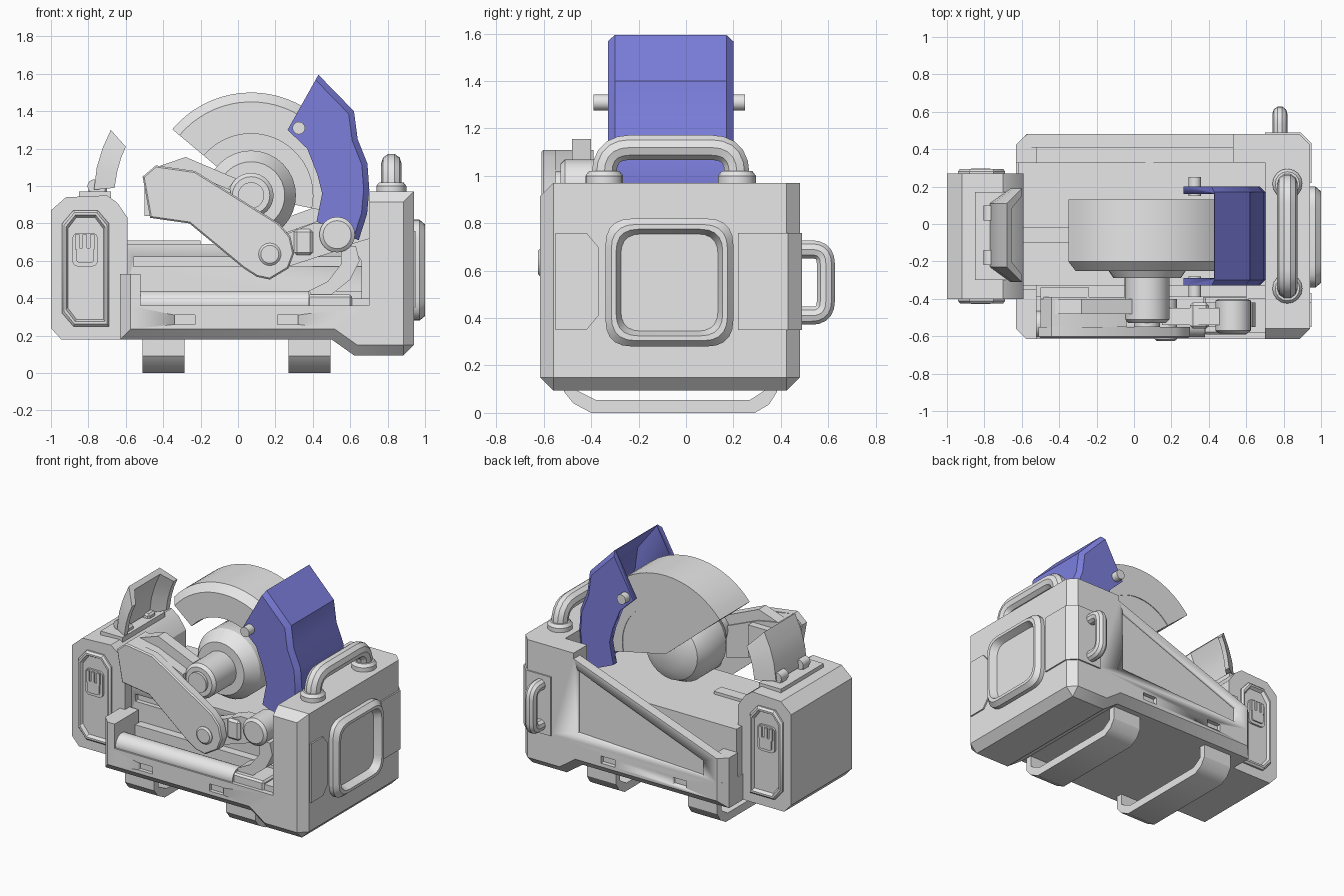
import bpy, bmesh, math
from mathutils import Vector

cube = bpy.data.objects.get("Cube")
if cube:
    bpy.data.objects.remove(cube, do_unlink=True)


def material(name, rgb):
    m = bpy.data.materials.new(name)
    m.use_nodes = True
    m.diffuse_color = (*rgb, 1)
    m.node_tree.nodes["Principled BSDF"].inputs["Base Color"].default_value = (*rgb, 1)
    return m


GREY = material("light_grey", (0.8, 0.8, 0.8))
BLUE = material("guard_blue", (0.2, 0.21, 0.72))


def finish(ob, mat):
    ob.data.materials.clear()
    ob.data.materials.append(mat)
    bpy.ops.object.select_all(action="DESELECT")
    ob.select_set(True)
    bpy.context.view_layer.objects.active = ob
    bpy.ops.object.shade_smooth_by_angle(angle=math.radians(32))
    return ob


def loft(name, rings, mat=GREY, bevel=0, rule=None):
    """Skin a row of equal point rings, cap the ends, chamfer the edges chosen by rule."""
    bm = bmesh.new()
    loops = [[bm.verts.new(p) for p in ring] for ring in rings]
    for a, b in zip(loops, loops[1:]):
        for i in range(len(a)):
            j = (i + 1) % len(a)
            bm.faces.new((a[i], a[j], b[j], b[i]))
    bm.faces.new(loops[0])
    bm.faces.new(loops[-1])
    bmesh.ops.recalc_face_normals(bm, faces=bm.faces)
    if bevel:
        edges = [e for e in bm.edges if rule is None or rule(e.verts[0].co, e.verts[1].co)]
        bmesh.ops.bevel(bm, geom=edges, offset=bevel, segments=1, affect="EDGES", clamp_overlap=True)
    me = bpy.data.meshes.new(name)
    bm.to_mesh(me)
    bm.free()
    ob = bpy.data.objects.new(name, me)
    bpy.context.collection.objects.link(ob)
    return finish(ob, mat)


def place(axis, u, v, t):
    return {"x": (t, u, v), "y": (u, t, v), "z": (u, v, t)}[axis]


def prism(name, axis, pts, a, b, **kw):
    return loft(name, [[place(axis, u, v, t) for u, v in pts] for t in (a, b)], **kw)


def box(name, x0, x1, y0, y1, z0, z1, **kw):
    return prism(name, "z", [(x0, y0), (x1, y0), (x1, y1), (x0, y1)], z0, z1, **kw)


def lathe(name, axis, c, profile, n=32, **kw):
    """Turn (radius, position) pairs about an axis through c."""
    ang = [2 * math.pi * i / n for i in range(n)]
    return loft(name, [[place(axis, c[0] + r * math.cos(a), c[1] + r * math.sin(a), t) for a in ang]
                       for r, t in profile], **kw)


def fillet(pts, r, closed=False, n=5):
    """Round the corners of a point row."""
    pts = [Vector(p) for p in pts]
    out = []
    for i, c in enumerate(pts):
        if not closed and i in (0, len(pts) - 1):
            out.append(c)
            continue
        p = c + (pts[i - 1] - c).normalized() * r
        q = c + (pts[(i + 1) % len(pts)] - c).normalized() * r
        for k in range(n + 1):
            t = k / n
            out.append(p * (1 - t) ** 2 + c * 2 * t * (1 - t) + q * t * t)
    return out


def tube(name, pts, r, corner):
    cu = bpy.data.curves.new(name, "CURVE")
    cu.dimensions = "3D"
    cu.bevel_depth, cu.bevel_resolution, cu.use_fill_caps = r, 3, True
    path = fillet(pts, corner)
    sp = cu.splines.new("POLY")
    sp.points.add(len(path) - 1)
    for s, p in zip(sp.points, path):
        s.co = (*p, 1)
    ob = bpy.data.objects.new(name, cu)
    bpy.context.collection.objects.link(ob)
    bpy.ops.object.select_all(action="DESELECT")
    ob.select_set(True)
    bpy.context.view_layer.objects.active = ob
    bpy.ops.object.convert(target="MESH")
    return finish(bpy.context.view_layer.objects.active, GREY)


def cut(ob, cutter):
    cutter.hide_render = True
    m = ob.modifiers.new("cut", "BOOLEAN")
    m.operation, m.object, m.solver = "DIFFERENCE", cutter, "EXACT"
    bpy.context.view_layer.objects.active = ob
    bpy.ops.object.modifier_apply(modifier=m.name)
    bpy.data.objects.remove(cutter, do_unlink=True)


# Main body: low tray with a tall end block
def body_edges(a, b):
    cap = abs(a.y - b.y) < .01
    right, left = min(a.x, b.x) > .93, max(a.x, b.x) < -.62
    low = max(a.z, b.z) < .2
    return (cap and (low or right or left or (min(a.z, b.z) > .9 and a.y < 0))) or (low and right)


body = prism("body", "y", [(-.63, .18), (.5, .18), (.62, .095), (.94, .095), (.94, .97), (.7, .97),
                           (.7, .36), (-.63, .36)], -.615, .48, bevel=.055, rule=body_edges)
for x in (-.34, .21):
    for y in (-.65, .45):
        cut(body, box("slot_cutter", x, x + .11, y, y + .06, .26, .31))
deck = box("deck", -.62, .7, -.33, .33, .36, .69)
cut(deck, box("groove_cutter", -.56, .68, -.4, -.3, .57, .62))
box("deck_ridge", -.62, -.2, -.1, -.02, .69, .71)
box("deck_step", -.52, .7, -.39, -.33, .36, .44)
prism("front_post", "z", [(-.63, -.56), (-.575, -.615), (-.52, -.615), (-.52, -.35), (-.63, -.35)], .36, .53)
prism("rear_post", "z", [(-.63, .33), (-.52, .33), (-.52, .478), (-.575, .478), (-.63, .425)], .36, .53)

# Sloping rear wall with a sunk panel and an inner ledge
wall = prism("rear_wall", "y", [(-.57, .36), (.7, .36), (.7, .97), (.53, .97), (.53, .93), (-.57, .53)], .41, .48)
cut(wall, prism("panel_cutter", "y", [(.5, .86), (.5, .42), (-.47, .38), (-.47, .49)], .46, .55))
prism("rear_ledge", "y", [(-.56, .36), (.53, .36), (.53, .85), (-.56, .46)], .33, .41)
box("rear_corner", .53, .7, .33, .41, .36, .97)

# End block: window frame, corner plates, handles
rings = []
for h, x in ((.27, .93), (.27, .97), (.245, 1), (.225, 1), (.205, .95)):
    square = [(-.07 - h, .55 - h), (-.07 + h, .55 - h), (-.07 + h, .55 + h), (-.07 - h, .55 + h)]
    rings.append([(x, p.x, p.y) for p in fillet(square, h * .42, True)])
loft("end_window", rings)
prism("front_corner_plate", "x", [(-.55, .35), (-.42, .35), (-.37, .41), (-.37, .7), (-.42, .76), (-.55, .76)],
      .93, .95)
prism("rear_corner_plate", "z", [(.95, .22), (.95, .43), (.89, .49), (.7, .49), (.7, .47), (.88, .47),
                                 (.93, .42), (.93, .22)], .35, .76)
tube("top_handle", [(.82, -.345, .98), (.82, -.345, 1.12), (.82, .215, 1.12), (.82, .215, .98)], .055, .11)
for y in (-.345, .215):
    lathe("handle_base", "z", (.82, y), [(.08, .96), (.08, 1), (.065, 1.02)], n=16)
tube("rear_handle", [(.78, .47, .41), (.78, .59, .41), (.78, .59, .69), (.78, .47, .69)], .04, .06)

# Side box with recessed latch panels front and back
prism("side_box", "y", [(-1, .24), (-.945, .18), (-.62, .18), (-.59, .3), (-.59, .83), (-.645, .91), (-.7, .95),
                        (-.92, .94), (-1, .87)], -.4, .27)
box("side_box_cap", -.85, -.68, -.3, .17, .93, .97)
for y, s in ((-.4, -1), (.27, 1)):
    outline = [(-.94, .32), (-.88, .25), (-.69, .25), (-.69, .8), (-.75, .87), (-.88, .87), (-.94, .8)]
    mid = Vector((-.815, .56))
    panel = []
    for k, d in ((1, 0), (1, .012), (.92, .025), (.84, .025), (.76, .004)):
        panel.append([(mid.x + (u - mid.x) * k, y + s * d, mid.y + (v - mid.y) * (k + 1) / 2)
                      for u, v in outline])
    loft("latch_panel", panel)
    latch = fillet([(-.885, .57), (-.75, .57), (-.75, .75), (-.885, .75)], .035, True)
    prism("latch", "y", latch, y, y + s * .018)
    grip = fillet([(-.865, .59), (-.77, .59), (-.77, .67), (-.865, .67)], .02, True)
    prism("latch_grip", "y", grip, y, y + s * .028)
    for x in (-.86, -.82, -.78):
        box("latch_finger", x - .012, x + .012, min(y, y + s * .028), max(y, y + s * .028), .66, .74)

# Small curved flap with folded sides
stations = [((-.77, .98), (-.66, .99)), ((-.755, 1.1), (-.645, 1.08)), ((-.725, 1.2), (-.625, 1.15)),
            ((-.68, 1.3), (-.6, 1.21))]
section = [(1, .25), (0, .17), (0, -.17), (1, -.25), (1, -.21), (.3, -.14), (.3, .14), (1, .21)]
loft("flap", [[(o[0] + (i[0] - o[0]) * t, w - .06, o[1] + (i[1] - o[1]) * t) for t, w in section]
              for o, i in stations])
for y in (-.18, .06):
    box("flap_hinge", -.8, -.7, y - .04, y + .04, .95, 1.0, bevel=.012)
    lathe("flap_knuckle", "y", (-.77, 1.0), [(.035, y - .04), (.035, y + .04)], n=16)

# Blade cover: half disc with a thick bevelled rim, and the hub
C = (.07, .95)
sweep = [math.radians(-12 + 152 * i / 28) for i in range(29)]


def arc(r, y):
    return [(C[0] + r * math.cos(a), y, C[1] + r * math.sin(a)) for a in sweep]


loft("cover_rim", [list(p) for p in zip(arc(.33, -.25), arc(.5, -.25), arc(.55, -.2), arc(.55, .13), arc(.33, .13))])
loft("cover_plate", [arc(.51, .09) + [(C[0], .09, C[1])], arc(.51, .125) + [(C[0], .125, C[1])]])
lathe("hub", "y", C, [(.12, .1), (.2, .06), (.24, -.02), (.24, -.2), (.18, -.29), (.12, -.29), (.12, -.51),
                      (.1, -.53), (.07, -.53), (.07, -.55)])

# Swing arm: front plate, rear block and pivot
prism("arm_plate", "y", [(-.44, 1.11), (-.23, 1.08), (.22, .8), (.28, .73), (.3, .64), (.27, .56), (.17, .5),
                         (.1, .515), (.03, .56), (-.26, .8), (-.47, .83), (-.51, 1.05)], -.61, -.55,
      bevel=.008, rule=lambda a, b: max(a.y, b.y) < -.6)
prism("arm_block", "y", [(-.5, 1.04), (-.44, 1.11), (-.28, 1.08), (-.04, .98), (-.04, .76), (-.26, .82),
                         (-.46, .84)], -.55, -.39)
prism("arm_cheek", "y", [(-.44, 1.1), (-.28, 1.155), (-.01, 1.04), (-.08, .95), (-.4, .95)], -.48, -.4)
box("arm_foot", -.5, -.24, -.4, -.34, .84, 1.06)
lathe("arm_pivot", "y", (.17, .635), [(.06, -.4), (.06, -.615), (.048, -.625)], n=24)

# Linkage and roller on the front tray
prism("link_bar", "y", [(.15, .58), (.24, .56), (.58, .67), (.56, .8), (.4, .8), (.15, .7)], -.54, -.45)
box("link_collar", .3, .4, -.56, -.42, .63, .77, bevel=.015)
lathe("link_knob", "y", (.53, .74), [(.075, -.4), (.095, -.41), (.095, -.57), (.075, -.585)], n=24)
prism("link_leg", "y", [(.55, .68), (.63, .68), (.65, .6), (.6, .5), (.5, .42), (.4, .4), (.38, .44), (.48, .49),
                        (.55, .58)], -.55, -.42)
box("link_foot", .37, .61, -.59, -.38, .34, .42, bevel=.012)
box("link_stop", .61, .7, -.58, -.4, .34, .4)
prism("cheek_bracket", "y", [(.6, .69), (.7, .72), (.7, .4), (.66, .4), (.66, .6)], -.4, -.33)
lathe("roller", "x", (-.535, .37), [(.07, -.53), (.07, .38)], n=24)

# Blue shroud: hollow curved guard with pins
outer = [(.43, 1.595), (.62, 1.4), (.64, 1.25), (.692, 1.12), (.702, .98), (.69, .85), (.645, .71)]
inner = [(.42, .81), (.45, .96), (.425, 1.06), (.37, 1.2), (.265, 1.3)]


def on_back(p):
    return any((Vector((p.x, p.z)) - Vector(o)).length < .01 for o in outer)


shroud = prism("shroud", "y", outer + inner, -.33, .2, mat=BLUE, bevel=.03,
               rule=lambda a, b: abs(a.y - b.y) < .01 and on_back(a) and on_back(b))
hollow = [(x - .045, z + (.05 if i == 0 else -.03 if i == 6 else 0)) for i, (x, z) in enumerate(outer)]
cut(shroud, prism("hollow_cutter", "y", hollow + [(.1, .6), (.1, 1.7)], -.29, .16, mat=BLUE))
for y0, y1 in ((-.39, -.28), (.15, .25)):
    lathe("shroud_pin", "y", (.325, 1.31), [(.034, y0), (.034, y1)], n=16)

# Two strap feet
strap = [(-.515, .19), (-.515, .09), (-.475, .04), (-.4, 0), (.29, 0), (.35, .035), (.385, .09), (.385, .19),
         (.34, .19), (.34, .1), (.27, .055), (-.38, .055), (-.47, .1), (-.47, .19)]
for x in (-.51, .27):
    prism("strap_foot", "x", strap, x, x + .225)
